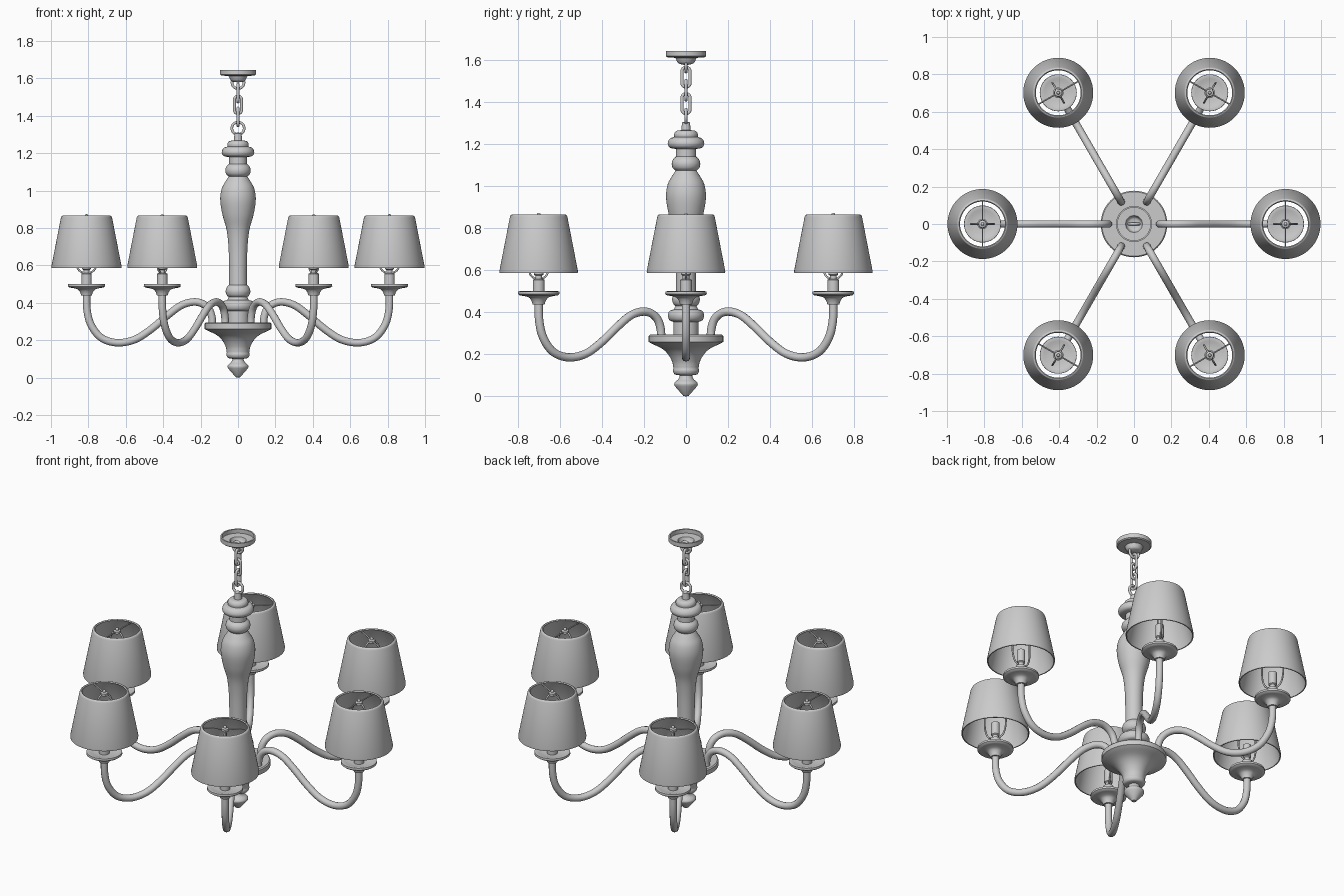
import bpy, bmesh, math
from mathutils import Vector

ARM_R = 0.81


def catmull(pts, n=8):
    """Smooth path through a few points."""
    pts = [Vector(p) for p in pts]
    if len(pts) < 3:
        return pts
    p = [2 * pts[0] - pts[1]] + pts + [2 * pts[-1] - pts[-2]]
    out = []
    for i in range(1, len(p) - 2):
        a, b, c, d = p[i - 1:i + 3]
        for k in range(n):
            t = k / n
            out.append(0.5 * (2 * b + (c - a) * t + (2 * a - 5 * b + 4 * c - d) * t * t
                              + (3 * b - a - 3 * c + d) * t ** 3))
    return out + [pts[-1]]


def shade(ob, angle=35):
    bpy.ops.object.select_all(action='DESELECT')
    ob.select_set(True)
    bpy.context.view_layer.objects.active = ob
    bpy.ops.object.shade_smooth_by_angle(angle=math.radians(angle))


def lathe(name, runs, cx=0.0, segs=48, n=5, closed=False):
    """Turn smooth (radius, z) runs around a vertical axis; runs meet at crisp edges."""
    prof = []
    for run in runs:
        for q in catmull([(r, z, 0) for r, z in run], n):
            if not prof or (q - prof[-1]).length > 1e-5:
                prof.append(q)
    bm = bmesh.new()
    rings = []
    for q in prof:
        if q.x < 1e-4:
            rings.append([bm.verts.new((cx, 0, q.y))] * segs)
        else:
            rings.append([bm.verts.new((cx + q.x * math.cos(2 * math.pi * i / segs),
                                        q.x * math.sin(2 * math.pi * i / segs), q.y))
                          for i in range(segs)])
    pairs = list(zip(rings, rings[1:]))
    if closed:
        pairs.append((rings[-1], rings[0]))
    for a, b in pairs:
        for i in range(segs):
            j = (i + 1) % segs
            vs = list(dict.fromkeys((a[i], a[j], b[j], b[i])))
            if len(vs) > 2:
                bm.faces.new(vs)
    bmesh.ops.recalc_face_normals(bm, faces=bm.faces)
    me = bpy.data.meshes.new(name)
    bm.to_mesh(me)
    bm.free()
    ob = bpy.data.objects.new(name, me)
    bpy.context.collection.objects.link(ob)
    shade(ob)
    return ob


def tube(name, pts, radius, cyclic=False, res=4):
    """Round rod along a path, converted to mesh."""
    cu = bpy.data.curves.new(name, 'CURVE')
    cu.dimensions = '3D'
    cu.bevel_depth = radius
    cu.bevel_resolution = res
    cu.use_fill_caps = True
    sp = cu.splines.new('POLY')
    sp.points.add(len(pts) - 1)
    for p, q in zip(sp.points, pts):
        p.co = (*q, 1)
    sp.use_cyclic_u = cyclic
    ob = bpy.data.objects.new(name, cu)
    bpy.context.collection.objects.link(ob)
    bpy.ops.object.select_all(action='DESELECT')
    ob.select_set(True)
    bpy.context.view_layer.objects.active = ob
    bpy.ops.object.convert(target='MESH')
    ob = bpy.context.view_layer.objects.active
    shade(ob, 50)
    return ob


def link(name, z, half_w, half_h, facing_front, wire=0.008):
    """Oval chain link made of two half circles."""
    pts = []
    for i in range(32):
        a = 2 * math.pi * (i + 0.5) / 32
        u = half_w * math.cos(a)
        w = half_w * math.sin(a) + math.copysign(half_h - half_w, math.sin(a))
        pts.append((u, 0, z + w) if facing_front else (0, u, z + w))
    return tube(name, pts, wire, True, 3)


# Central body: finial, cup, turned column
lathe("finial_and_cup", [
    [(0, 0), (0.012, 0.002)],
    [(0.012, 0.002), (0.054, 0.05)],
    [(0.054, 0.05), (0.056, 0.06), (0.05, 0.07), (0.036, 0.083), (0.029, 0.1)],
    [(0.029, 0.1), (0.053, 0.105), (0.062, 0.12), (0.06, 0.135)],
    [(0.06, 0.135), (0.066, 0.165), (0.085, 0.2), (0.115, 0.228), (0.165, 0.252)],
    [(0.165, 0.252), (0.178, 0.26)], [(0.178, 0.26), (0.178, 0.288)],
    [(0.178, 0.288), (0.172, 0.294)], [(0.172, 0.294), (0, 0.294)]])
lathe("turned_column", [
    [(0, 0.29), (0.06, 0.29)], [(0.06, 0.29), (0.06, 0.355)],
    [(0.06, 0.355), (0.079, 0.364), (0.086, 0.385), (0.079, 0.406), (0.058, 0.415)],
    [(0.058, 0.415), (0.05, 0.43)],
    [(0.05, 0.43), (0.061, 0.442), (0.066, 0.462), (0.06, 0.482), (0.048, 0.495)],
    [(0.048, 0.495), (0.048, 0.6), (0.051, 0.7), (0.061, 0.79), (0.083, 0.87),
     (0.095, 0.95), (0.087, 1.01), (0.066, 1.05), (0.05, 1.075)],
    [(0.05, 1.075), (0.063, 1.088), (0.068, 1.107), (0.063, 1.126), (0.048, 1.142)],
    [(0.048, 1.142), (0.048, 1.178)],
    [(0.048, 1.178), (0.077, 1.185), (0.087, 1.205), (0.077, 1.227), (0.056, 1.235)],
    [(0.056, 1.235), (0.056, 1.25), (0.046, 1.264), (0.022, 1.268)],
    [(0.022, 1.268), (0.019, 1.305)], [(0.019, 1.305), (0, 1.31)]])

# Ceiling canopy, an open dish on top
lathe("ceiling_canopy", [
    [(0, 1.578), (0.018, 1.58)],
    [(0.018, 1.58), (0.038, 1.588), (0.05, 1.612)],
    [(0.05, 1.612), (0.09, 1.615)], [(0.09, 1.615), (0.096, 1.62)],
    [(0.096, 1.62), (0.096, 1.645)], [(0.096, 1.645), (0.088, 1.645)],
    [(0.088, 1.645), (0.088, 1.621)], [(0.088, 1.621), (0.045, 1.619)],
    [(0.045, 1.619), (0.033, 1.596), (0, 1.59)]])

# Chain
link("column_ring", 1.333, 0.033, 0.033, True, 0.0075)
link("chain_link_low", 1.394, 0.019, 0.047, False)
link("chain_link_mid", 1.458, 0.019, 0.047, True)
link("chain_link_high", 1.52, 0.019, 0.047, False)
link("canopy_ring", 1.577, 0.032, 0.032, True, 0.0075)

# One arm with its lamp, along +x
lamp = []
path = [(0.137, 0.285), (0.139, 0.32), (0.155, 0.365), (0.19, 0.395), (0.24, 0.404),
        (0.305, 0.385), (0.38, 0.33), (0.46, 0.262), (0.55, 0.204), (0.645, 0.186),
        (0.73, 0.212), (0.785, 0.28), (0.807, 0.36), (ARM_R, 0.45)]
lamp.append(tube("arm", catmull([(x, 0, z) for x, z in path], 5), 0.02))
lamp.append(lathe("drip_dish", [
    [(0, 0.438), (0.028, 0.438)],
    [(0.028, 0.438), (0.034, 0.455), (0.045, 0.47), (0.065, 0.477), (0.09, 0.481)],
    [(0.09, 0.481), (0.099, 0.488)], [(0.099, 0.488), (0.098, 0.5)],
    [(0.098, 0.5), (0.09, 0.501)], [(0.09, 0.501), (0.05, 0.492), (0, 0.49)]],
    ARM_R, n=3))
lamp.append(lathe("socket", [
    [(0, 0.49), (0.028, 0.49)], [(0.028, 0.49), (0.028, 0.555)],
    [(0.028, 0.555), (0.016, 0.56)], [(0.016, 0.56), (0.016, 0.575)],
    [(0.016, 0.575), (0.023, 0.58)], [(0.023, 0.58), (0.023, 0.655)],
    [(0.023, 0.655), (0.015, 0.66)], [(0.015, 0.66), (0, 0.66)]], ARM_R, 24))

# Shade frame: bowed harp, cross rod and top knob
harp = [(-0.02, 0.56), (-0.045, 0.58), (-0.06, 0.63), (-0.06, 0.72), (-0.043, 0.81), (-0.015, 0.848)]
harp += [(-x, z) for x, z in reversed(harp)]
lamp.append(tube("harp", catmull([(ARM_R + x, 0, z) for x, z in harp], 4), 0.005, res=2))
lamp.append(tube("spider_rod", [(ARM_R, -0.13, 0.853), (ARM_R, 0.13, 0.853)], 0.004, res=2))
lamp.append(lathe("top_knob", [
    [(0, 0.842), (0.02, 0.842)], [(0.02, 0.842), (0.02, 0.856)],
    [(0.02, 0.856), (0.009, 0.86)], [(0.009, 0.86), (0.008, 0.87), (0, 0.874)]], ARM_R, 20, 3))

# Tapered open shade with a rolled-in top lip
lamp.append(lathe("lamp_shade", [
    [(0.18, 0.587), (0.186, 0.587)], [(0.186, 0.587), (0.187, 0.597)],
    [(0.187, 0.597), (0.137, 0.854)], [(0.137, 0.854), (0.133, 0.863), (0.125, 0.867)],
    [(0.125, 0.867), (0.12, 0.862)], [(0.12, 0.862), (0.131, 0.85)],
    [(0.131, 0.85), (0.18, 0.597)]], ARM_R, 64, 3, closed=True))

# Repeat the arm six times around the column
for part in lamp:
    for k in range(1, 6):
        copy = part.copy()
        copy.name = f"{part.name}_{k + 1}"
        copy.rotation_euler.z = k * math.pi / 3
        bpy.context.collection.objects.link(copy)
    part.name += "_1"
